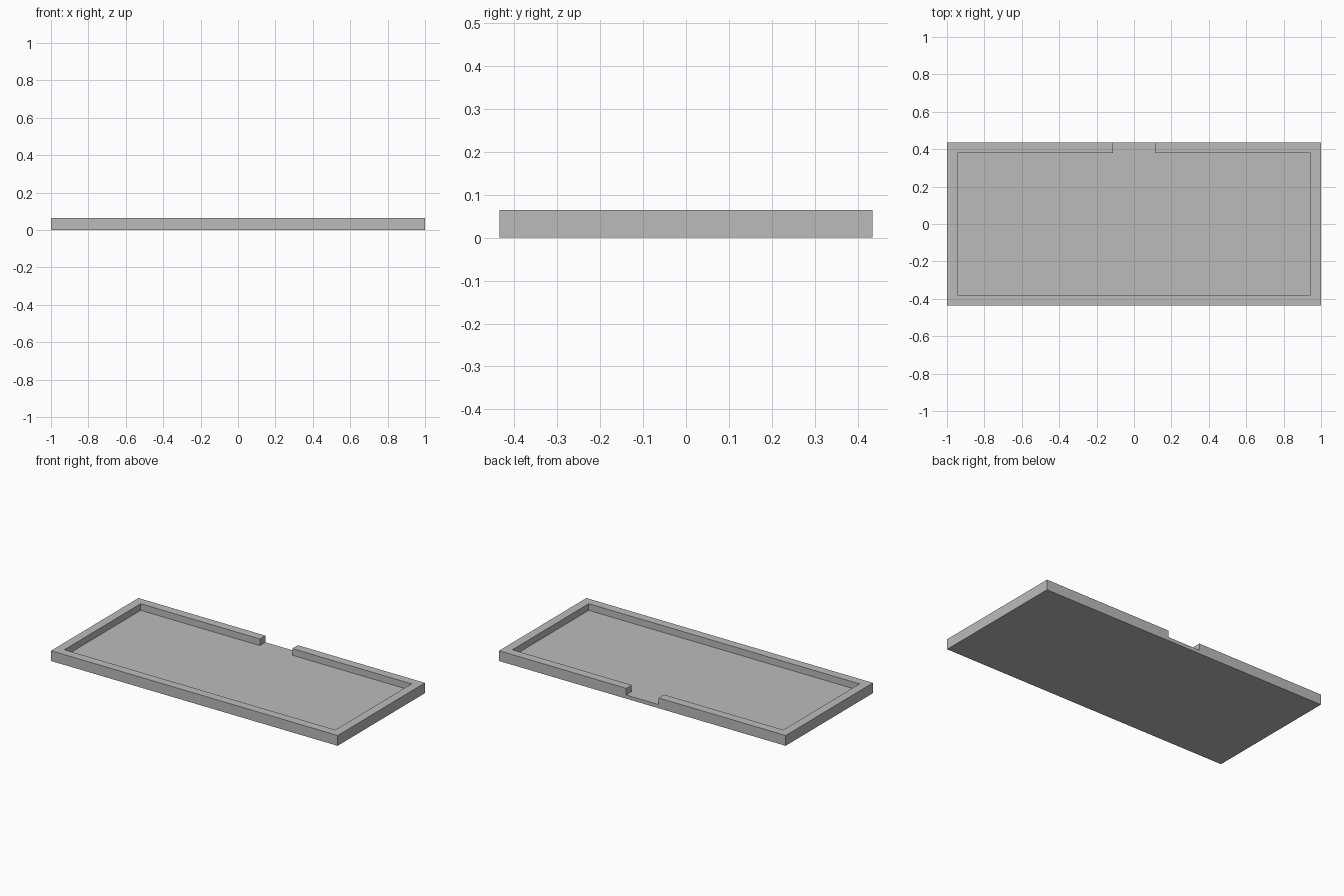
import bpy
import bmesh

cube = bpy.data.objects.get("Cube")
if cube:
    bpy.data.objects.remove(cube, do_unlink=True)

LENGTH_HALF, DEPTH_HALF, HEIGHT = 1.0, 0.435, 0.065
WALL, FLOOR, GAP_HALF = 0.055, 0.023, 0.113


def prism(name, outline, bottom, top):
    """Extrude a flat outline straight up into a closed solid."""
    bm = bmesh.new()
    base = bm.faces.new([bm.verts.new((x, y, bottom)) for x, y in outline])
    ext = bmesh.ops.extrude_face_region(bm, geom=[base], use_keep_orig=True)
    verts = [v for v in ext["geom"] if isinstance(v, bmesh.types.BMVert)]
    bmesh.ops.translate(bm, verts=verts, vec=(0, 0, top - bottom))
    bmesh.ops.recalc_face_normals(bm, faces=bm.faces)
    mesh = bpy.data.meshes.new(name)
    bm.to_mesh(mesh)
    bm.free()
    obj = bpy.data.objects.new(name, mesh)
    bpy.context.collection.objects.link(obj)
    return obj


def mirrored(half):
    """Close a right-hand half outline with its mirror image."""
    return half + [(-x, y) for x, y in reversed(half)]


grey = bpy.data.materials.new("matte grey")
grey.use_nodes = True
colour = (0.5, 0.5, 0.5, 1)
grey.diffuse_color = colour
grey.node_tree.nodes["Principled BSDF"].inputs["Base Color"].default_value = colour

# Solid block of the tray
tray = prism("tray", mirrored([(LENGTH_HALF, -DEPTH_HALF), (LENGTH_HALF, DEPTH_HALF)]), 0, HEIGHT)
tray.data.materials.append(grey)

# Recess with an opening through the back wall
ix, iy = LENGTH_HALF - WALL, DEPTH_HALF - WALL
recess = prism("recess_cutter", mirrored([
    (ix, -iy), (ix, iy), (GAP_HALF, iy), (GAP_HALF, DEPTH_HALF + WALL)]), FLOOR, HEIGHT + WALL)
recess.data.materials.append(grey)
recess.hide_render = True

# Cut the recess and discard the cutter
cut = tray.modifiers.new("recess", "BOOLEAN")
cut.operation = "DIFFERENCE"
cut.solver = "EXACT"
cut.object = recess
bpy.context.view_layer.objects.active = tray
bpy.ops.object.modifier_apply(modifier=cut.name)
bpy.data.objects.remove(recess, do_unlink=True)
